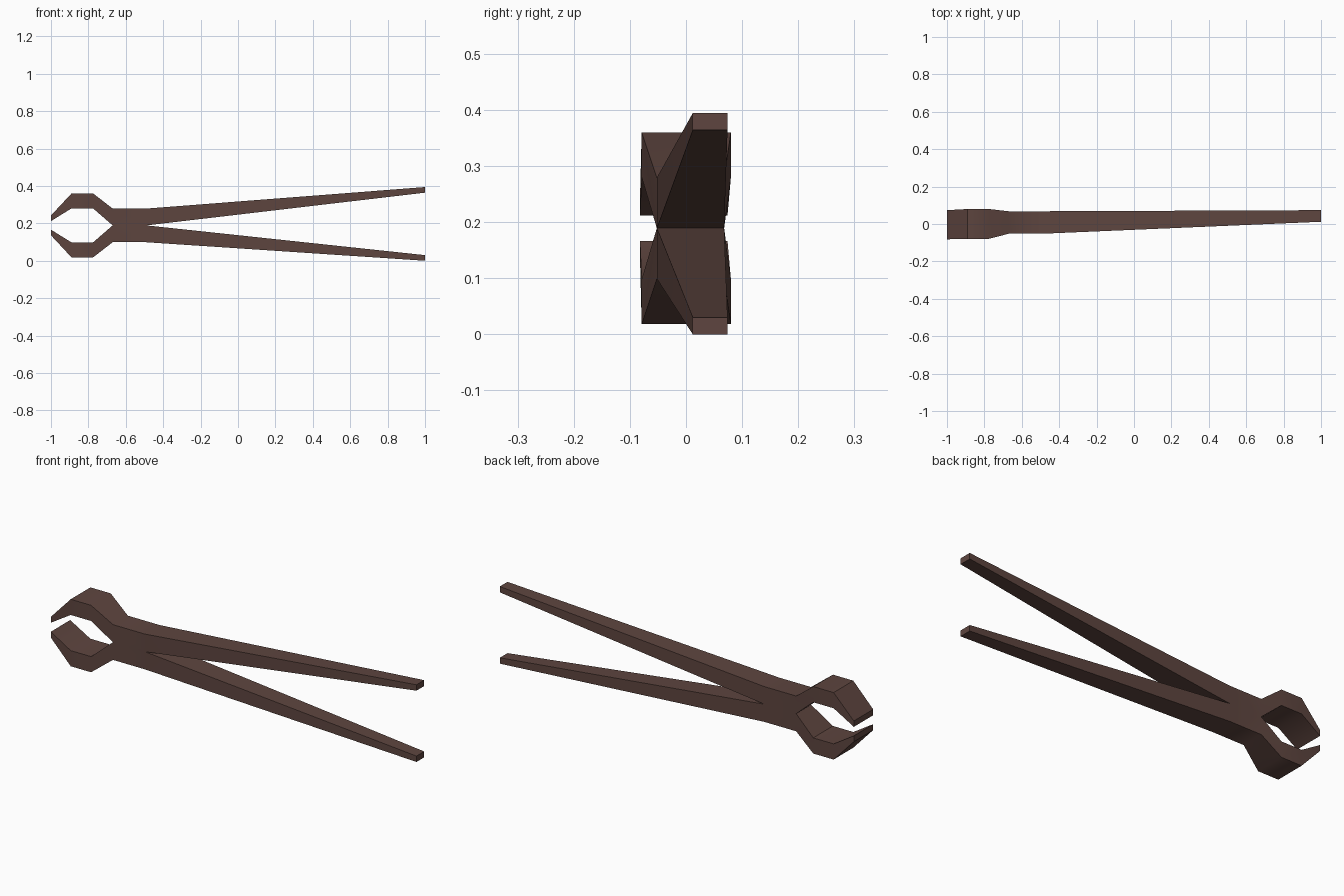
import bpy, bmesh, math

if "Cube" in bpy.data.objects:
    bpy.data.objects.remove(bpy.data.objects["Cube"])

MID = 0.189  # pivot height, jaws mirror about it

# upper half sections: x, inner z, outer z, y front, y back
SECTIONS = [
    (-1.00, 0.212, 0.242, -0.082, 0.074),
    (-0.89, 0.280, 0.360, -0.079, 0.080),
    (-0.775, 0.280, 0.360, -0.079, 0.080),
    (-0.67, MID, 0.279, -0.052, 0.068),
    (-0.49, MID, 0.279, -0.052, 0.068),
    (1.00, 0.364, 0.394, 0.012, 0.074),
]

bm = bmesh.new()


def half(sign):
    """Loft one jaw, pivot half and handle."""
    rings = []
    for x, zi, zo, y0, y1 in SECTIONS:
        if sign < 0:
            # lower handle opens slightly wider than a pure mirror
            drop = 0.016 if x > 0.9 else 0
            zi, zo = 2 * MID - zi + drop, 2 * MID - zo + drop
        rings.append([bm.verts.new(c) for c in
                      ((x, y0, zi), (x, y1, zi), (x, y1, zo), (x, y0, zo))])
    for n, (a, b) in enumerate(zip(rings, rings[1:])):
        for i in range(4):
            if n == 3 and i == 0:
                continue  # halves join here, no inner wall
            j = (i + 1) % 4
            bm.faces.new((a[i], a[j], b[j], b[i]))
    bm.faces.new(rings[0])
    bm.faces.new(rings[-1])


half(1)
half(-1)
bmesh.ops.remove_doubles(bm, verts=bm.verts, dist=0.0005)
bmesh.ops.recalc_face_normals(bm, faces=bm.faces)

# tongs body
mesh = bpy.data.meshes.new("tongs")
bm.to_mesh(mesh)
bm.free()
tongs = bpy.data.objects.new("tongs", mesh)
bpy.context.collection.objects.link(tongs)

# dark brown iron
mat = bpy.data.materials.new("dark brown iron")
mat.diffuse_color = (0.112, 0.060, 0.050, 1)
mat.use_nodes = True
mat.node_tree.nodes["Principled BSDF"].inputs["Base Color"].default_value = mat.diffuse_color
mesh.materials.append(mat)

bpy.context.view_layer.objects.active = tongs
tongs.select_set(True)
bpy.ops.object.shade_smooth_by_angle(angle=math.radians(40))
